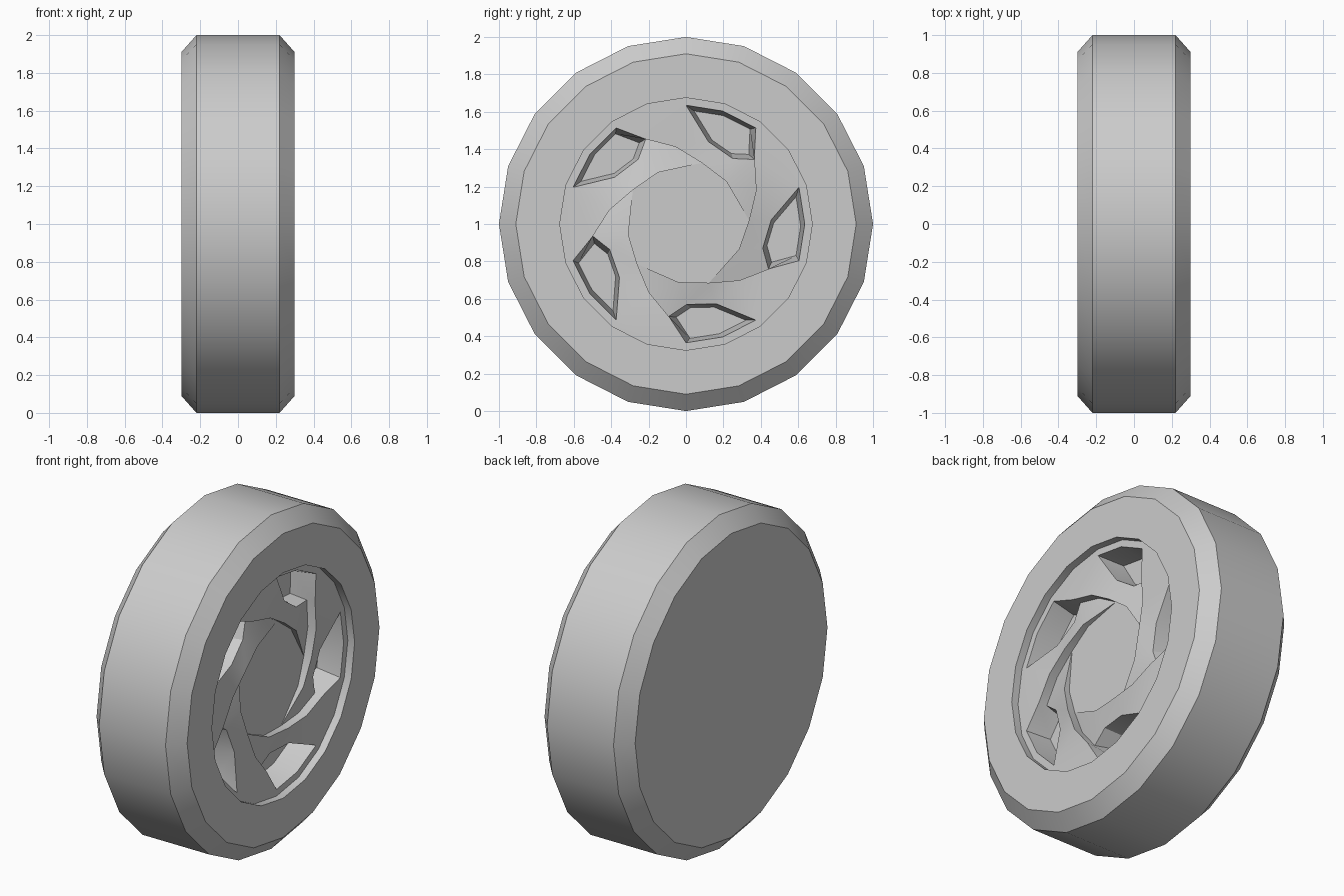
import bpy, bmesh
from math import cos, sin, radians
from mathutils import Matrix, Vector

if "Cube" in bpy.data.objects:
    bpy.data.objects.remove(bpy.data.objects["Cube"])

RIM, LOW, FLOOR = 0.255, 0.2, 0.11
STEP = 18


def pol(r, deg):
    return (r * cos(radians(deg)), r * sin(radians(deg)))


def rot(p, deg):
    c, s = cos(radians(deg)), sin(radians(deg))
    return (p[0] * c - p[1] * s, p[0] * s + p[1] * c)


def finish(bm, name):
    bmesh.ops.remove_doubles(bm, verts=bm.verts, dist=0.0005)
    bmesh.ops.recalc_face_normals(bm, faces=bm.faces)
    return_mesh = bpy.data.meshes.new(name)
    ob = bpy.data.objects.new(name, return_mesh)
    bpy.context.collection.objects.link(ob)
    # shift so the wheel stands on the ground
    bmesh.ops.translate(bm, verts=bm.verts, vec=(0, 0, 1))
    bm.to_mesh(return_mesh)
    bm.free()
    bpy.ops.object.select_all(action='DESELECT')
    ob.select_set(True)
    bpy.context.view_layer.objects.active = ob
    bpy.ops.object.shade_smooth_by_angle(angle=radians(25))
    return ob


# tyre: 20-sided lathe around x with bevelled shoulders and flat back
bm = bmesh.new()
profile = [(-0.3, 0.91), (-0.22, 1.0), (0.22, 1.0), (0.3, 0.91),
           (0.3, 0.675), (RIM, 0.675)]
rings = [[bm.verts.new((x, *pol(r, a * STEP))) for a in range(20)]
         for x, r in profile]
bm.faces.new(rings[0])
for ra, rb in zip(rings, rings[1:]):
    for i in range(20):
        j = (i + 1) % 20
        bm.faces.new((ra[i], ra[j], rb[j], rb[i]))
finish(bm, "tyre")

# hub: five swirling blades, each with a tapered pocket
bm = bmesh.new()
curve = [pol(0.635, 54), (0.365, 0.345), (0.375, 0.18), (0.337, 0.02),
         (0.283, -0.135)]
curve.append(rot(curve[3], -72))
high = [RIM, RIM, RIM, 0.25, 0.235, LOW]
inner_a, inner_b = (0.25, 0.35), (0.12, 0.44)

for k in range(5):
    def face(*pts):
        bm.faces.new([bm.verts.new((x, *rot(p, 72 * k))) for p, x in pts])

    C = list(zip(curve, high))
    L = [(p, LOW) for p in curve]
    H = [(rot(p, 72), x) for p, x in C]
    rim = [(pol(0.635, a), RIM) for a in (54, 72, 90, 108, 126)]
    outer = [(pol(0.675, a), RIM) for a in (54, 72, 90, 108, 126)]
    P0, R108 = rim[2], rim[3]
    A, B = (inner_a, 0.21), (inner_b, 0.225)

    # flat border ring
    for i in range(4):
        face(outer[i], outer[i + 1], rim[i + 1], rim[i])

    # blade surface
    face(P0, R108, H[0], H[1])
    face(P0, H[1], H[2], B)
    face(B, H[2], H[3], A)
    face(A, H[3], H[4], L[1])
    face(L[1], H[4], L[2])
    face(L[2], H[4], L[3])

    # step below the blade edge
    for i in range(1, 5):
        if i == 4:
            face(C[4], C[5], L[4])
        else:
            face(C[i], C[i + 1], L[i + 1], L[i])

    # pocket walls and floor
    loop = [P0, rim[1], C[0], L[1], A, B]
    cy = sum(p[0] for p, _ in loop) / 6
    cz = sum(p[1] for p, _ in loop) / 6
    floor = [((cy + (p[0] - cy) * 0.8, cz + (p[1] - cz) * 0.8), FLOOR)
             for p, _ in loop]
    for i in range(6):
        j = (i + 1) % 6
        if i == 2:
            face(loop[2], C[1], L[1], floor[3], floor[2])
        else:
            face(loop[i], loop[j], floor[j], floor[i])
    face(*floor)

# flat centre plate
plate = []
for k in range(5):
    plate += [rot(curve[3], -72 * k), rot(curve[4], -72 * k)]
bm.faces.new([bm.verts.new((LOW, *p)) for p in plate])

hub = finish(bm, "hub")
# make sure the open hub shell faces outwards
if sum(p.normal.x * p.area for p in hub.data.polygons) < 0:
    hub.data.flip_normals()
